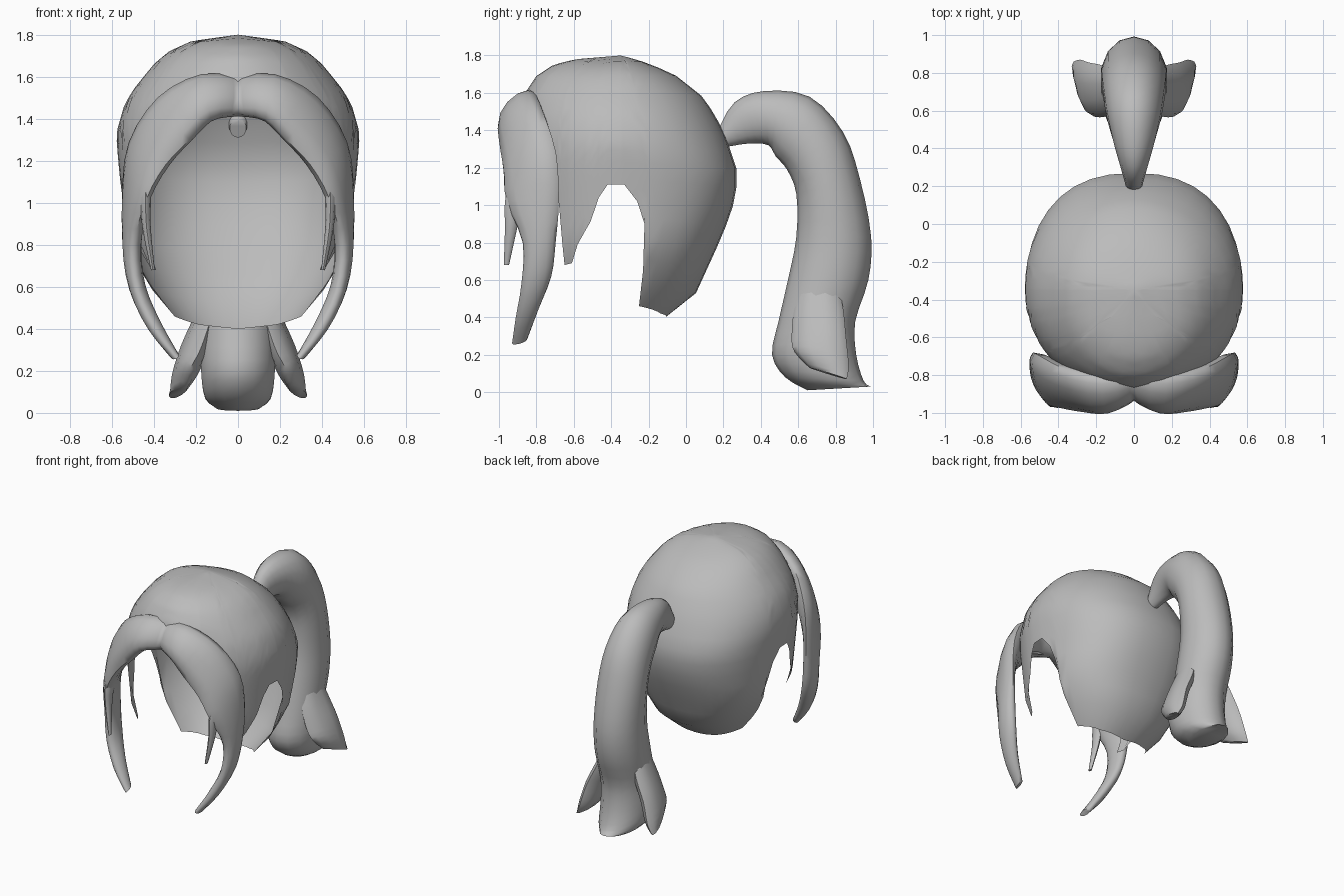
import bpy, bmesh, math
from mathutils import Vector

cube = bpy.data.objects.get("Cube")
if cube:
    bpy.data.objects.remove(cube, do_unlink=True)

# One plain hair colour
hair = bpy.data.materials.new("hair_grey")
hair.use_nodes = True
GREY = (0.5, 0.5, 0.5, 1)
hair.diffuse_color = GREY
hair.node_tree.nodes["Principled BSDF"].inputs["Base Color"].default_value = GREY


def finish(name, bm, mirror=False, angle=60):
    """Turn a bmesh into a smooth shaded, optionally mirrored object."""
    bmesh.ops.recalc_face_normals(bm, faces=bm.faces)
    mesh = bpy.data.meshes.new(name)
    bm.to_mesh(mesh)
    bm.free()
    mesh.materials.append(hair)
    obj = bpy.data.objects.new(name, mesh)
    bpy.context.collection.objects.link(obj)
    if mirror:
        obj.modifiers.new("mirror", 'MIRROR').use_clip = True
    bpy.ops.object.select_all(action='DESELECT')
    obj.select_set(True)
    bpy.context.view_layer.objects.active = obj
    bpy.ops.object.shade_smooth_by_angle(angle=math.radians(angle))
    return obj


def lookup(table, key):
    """Linear interpolation in an ascending table of pairs."""
    if key <= table[0][0]:
        return table[0][1]
    for (a, va), (b, vb) in zip(table, table[1:]):
        if key <= b:
            return va + (vb - va) * (key - a) / (b - a)
    return table[-1][1]


def spline(p, q, r, s, t):
    """Catmull-Rom point between q and r."""
    return q + ((r - p) * t + (p * 2 - q * 5 + r * 4 - s) * t * t
                + (q * 3 - p - r * 3 + s) * t * t * t) / 2


def lock(name, stations, mirror=False, sides=10, steps=3, open_start=False):
    """Loft ellipses along a path; a station is centre, width vector, thickness."""
    rows = [(Vector(c), Vector(w), t) for c, w, t in stations]
    rows = [rows[0]] + rows + [rows[-1]]
    dense = []
    for group in zip(rows, rows[1:], rows[2:], rows[3:]):
        for k in range(steps):
            dense.append([spline(*part, k / steps) for part in zip(*group)])
    dense.append(rows[-1])
    bm = bmesh.new()
    rings = []
    for i, (c, w, t) in enumerate(dense):
        tangent = dense[min(i + 1, len(dense) - 1)][0] - dense[max(i - 1, 0)][0]
        if open_start and i == 0:
            tangent = Vector((1, 0, 0))
        side = tangent.cross(w).normalized() * t
        angles = [math.tau * k / sides for k in range(sides)]
        rings.append([bm.verts.new(c + w * math.cos(a) + side * math.sin(a))
                      for a in angles])
    for lower, upper in zip(rings, rings[1:]):
        for k in range(sides):
            n = (k + 1) % sides
            bm.faces.new((lower[k], lower[n], upper[n], upper[k]))
    if not open_start:
        bm.faces.new(rings[0])
    bm.faces.new(rings[-1])
    return finish(name, bm, mirror)


# Head cap: half width, back edge and front edge by height
TOP, MID = 1.8, -.35
width = [(.4, .25), (.5, .35), (.6, .43), (.8, .53), (1, .55), (1.2, .57), (1.33, .58),
         (1.47, .54), (1.55, .49), (1.66, .4), (1.72, .33), (1.77, .22), (TOP, 0)]
back = [(.4, -.11), (.5, .04), (.85, .2), (1.05, .27), (1.2, .27), (1.4, .2),
        (1.57, .1), (1.69, -.05), (1.75, -.18), (1.78, -.27), (TOP, MID)]
front = [(.6, -.88), (1.2, -.92), (1.45, -.9), (1.6, -.86), (1.69, -.8),
         (1.75, -.71), (1.78, -.59), (TOP, MID)]
# The lower back is a little squarer than the crown
square = [(1.2, .85), (1.5, 1)]
# Hem height by angle from the back: nape, ear gap, sideburn, face opening
hem = [(0, .4), (40, .42), (76, .46), (78, .65), (80, .9), (84, 1.02), (89, 1.11),
       (97, 1.11), (102, 1.04), (107, .91), (115, .79), (119, .69), (124, .68),
       (125, .8), (126, .97), (127, 1.1), (132, 1.1), (148, 1.25), (160, 1.36),
       (180, 1.44)]
bm = bmesh.new()
angles = sorted({a for a, z in hem} | set(range(0, 181, 10)))
ROWS = 18
columns = []
for a in angles:
    column = []
    for r in range(1, ROWS + 1):
        z = TOP - (TOP - lookup(hem, a)) * (r / ROWS) ** 1.7
        reach = abs(lookup(back if a < 90 else front, z) - MID)
        power = lookup(square, z) if a < 90 else 1
        c, s = math.cos(math.radians(a)), math.sin(math.radians(a))
        depth = math.copysign(abs(c) ** power, c)
        x = 0 if a in (0, 180) else lookup(width, z) * s ** power
        column.append(bm.verts.new((x, MID + reach * depth, z)))
    columns.append(column)
crown = bm.verts.new((0, MID, TOP))
for left, right in zip(columns, columns[1:]):
    bm.faces.new((crown, left[0], right[0]))
    for r in range(ROWS - 1):
        bm.faces.new((left[r], left[r + 1], right[r + 1], right[r]))
finish("head_cap", bm, mirror=True)

# Parted fringe sweeping into a long lock on each side
lock("fringe_locks", [
    ((0, -.85, 1.505), (0, .07, .085), .065),
    ((.15, -.895, 1.5), (.02, .09, .1), .08),
    ((.3, -.875, 1.4), (.07, .11, .1), .075),
    ((.425, -.835, 1.23), (.08, .14, .05), .07),
    ((.485, -.82, 1.02), (.05, .14, 0), .05),
    ((.505, -.785, .8), (.01, .088, 0), .045),
    ((.48, -.8, .6), (0, .08, .02), .04),
    ((.4, -.85, .42), (0, .06, .02), .035),
    ((.3, -.89, .27), (.01, .04, .01), .02)], mirror=True, sides=12, open_start=True)

# Thin strands in front of the long locks
lock("thin_strands", [
    ((.44, -.88, 1.16), (0, .05, 0), .03),
    ((.44, -.92, 1.02), (0, .048, 0), .026),
    ((.435, -.935, .88), (0, .033, 0), .02),
    ((.405, -.96, .68), (0, .014, 0), .009)], mirror=True, sides=8)

# Ponytail arching out of the back of the head
lock("ponytail", [
    ((0, .19, 1.355), (0, -.02, .045), .04),
    ((0, .3, 1.44), (0, -.04, .11), .07),
    ((0, .43, 1.465), (0, -.01, .145), .11),
    ((0, .57, 1.42), (0, .09, .16), .145),
    ((0, .69, 1.29), (0, .15, .1), .165),
    ((0, .76, 1.1), (0, .17, .04), .175),
    ((0, .79, .83), (0, .2, 0), .175),
    ((0, .76, .6), (0, .215, 0), .18),
    ((0, .7, .38), (0, .205, 0), .18),
    ((0, .685, .2), (0, .225, 0), .18),
    ((0, .74, .07), (0, .21, -.01), .16),
    ((0, .82, .02), (0, .17, .01), .1)], sides=14)

# Flared tips on both sides of the ponytail
lock("ponytail_side_tips", [
    ((.09, .72, .65), (0, .08, 0), .03),
    ((.15, .71, .45), (.02, .13, 0), .055),
    ((.21, .71, .3), (.03, .145, 0), .06),
    ((.255, .725, .18), (.03, .145, -.035), .055),
    ((.285, .76, .1), (.035, .1, -.03), .03)], mirror=True)
